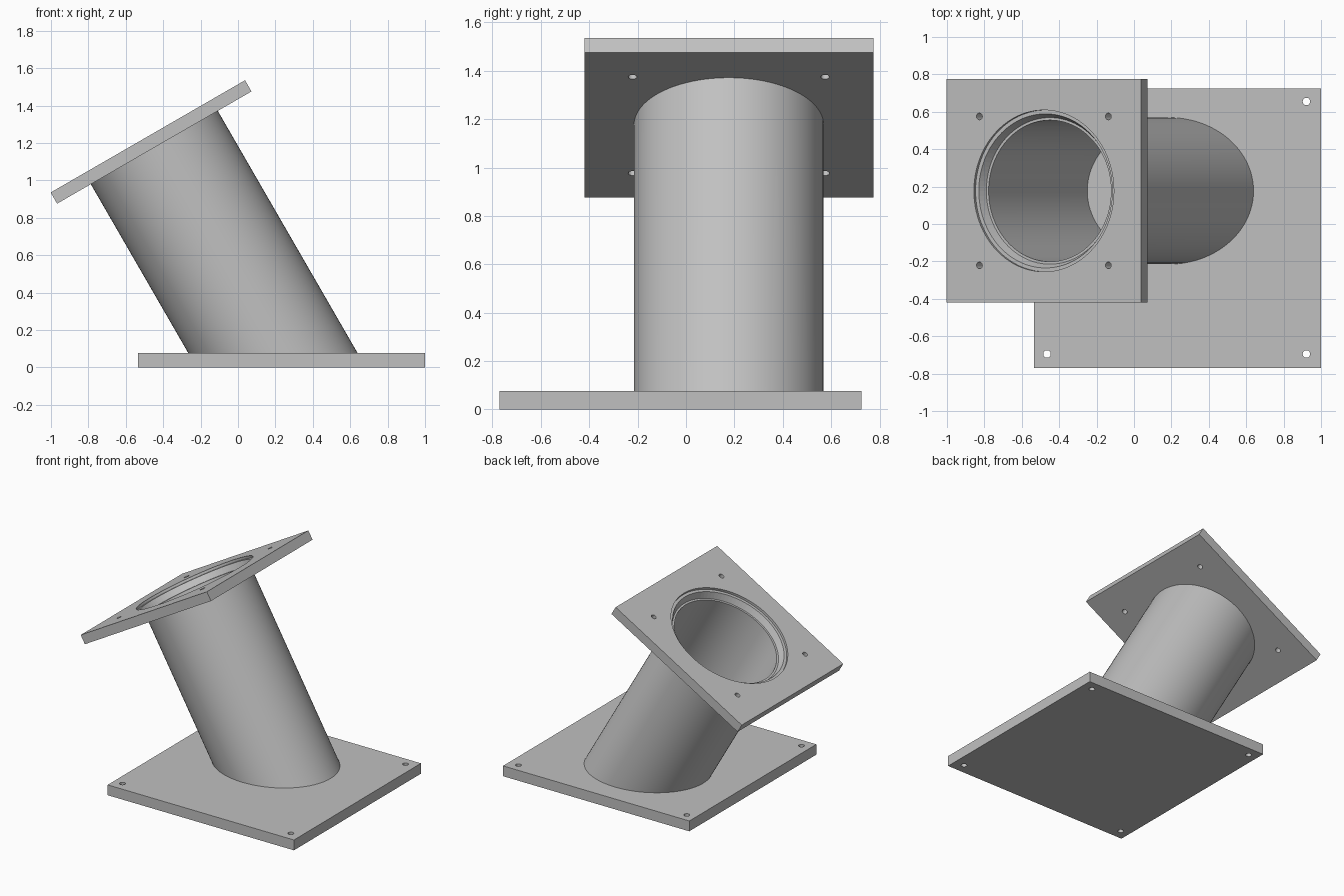
import bpy, bmesh, math
from mathutils import Matrix, Vector

cube = bpy.data.objects.get("Cube")
if cube:
    bpy.data.objects.remove(cube, do_unlink=True)

grey = bpy.data.materials.new("plain grey")
grey.use_nodes = True
COLOUR = (0.53, 0.53, 0.53, 1)
grey.diffuse_color = COLOUR
grey.node_tree.nodes["Principled BSDF"].inputs["Base Color"].default_value = COLOUR

# Main dimensions
BASE_T, PLATE_T = 0.077, 0.069
TUBE_R, BORE_R = 0.392, 0.378
SEGMENTS = 96
# Tilted frame: origin at the centre of the upper plate's outer face
TILT = Matrix.Translation((-0.482, 0.177, 1.235)) @ Matrix.Rotation(math.radians(-30), 4, 'Y')


def finish(bm, name, matrix=Matrix()):
    bm.transform(matrix)
    bmesh.ops.recalc_face_normals(bm, faces=bm.faces)
    mesh = bpy.data.meshes.new(name)
    bm.to_mesh(mesh)
    bm.free()
    mesh.materials.append(grey)
    ob = bpy.data.objects.new(name, mesh)
    bpy.context.collection.objects.link(ob)
    return ob


def slab(name, size, centre, matrix=Matrix()):
    bm = bmesh.new()
    bmesh.ops.create_cube(bm, size=1, matrix=Matrix.Translation(centre) @ Matrix.Diagonal((*size, 1)))
    return finish(bm, name, matrix)


def revolve(profile, closed):
    """Spin (radius, height) points about z."""
    bm = bmesh.new()
    verts = [bm.verts.new((r, 0, z)) for r, z in profile]
    edges = [bm.edges.new(p) for p in zip(verts, verts[1:])]
    if closed:
        edges.append(bm.edges.new((verts[-1], verts[0])))
    bmesh.ops.spin(bm, geom=verts + edges, cent=(0, 0, 0), axis=(0, 0, 1),
                   angle=math.tau, steps=SEGMENTS, use_duplicate=False)
    bmesh.ops.remove_doubles(bm, verts=bm.verts, dist=1e-5)
    return bm


def cut(target, cutter):
    cutter.hide_render = True
    cutter.hide_set(True)
    cutter.display_type = 'WIRE'
    mod = target.modifiers.new(cutter.name, 'BOOLEAN')
    mod.operation, mod.solver, mod.object = 'DIFFERENCE', 'EXACT', cutter


def bolt_cutter(name, points, radius, z, matrix=Matrix()):
    bm = bmesh.new()
    for x, y in points:
        bmesh.ops.create_cone(bm, cap_ends=True, segments=24, radius1=radius, radius2=radius,
                              depth=0.3, matrix=Matrix.Translation((x, y, z)))
    return finish(bm, name, matrix)


def smooth(ob):
    bpy.ops.object.select_all(action='DESELECT')
    bpy.context.view_layer.objects.active = ob
    ob.select_set(True)
    bpy.ops.object.shade_smooth_by_angle(angle=math.radians(30))


# Base plate with corner holes
base = slab("base_plate", (1.535, 1.495, BASE_T), (0.2325, -0.0225, BASE_T / 2))
corners = [(x, y) for x in (-0.465, 0.922) for y in (-0.695, 0.655)]
cut(base, bolt_cutter("base_bolt_holes", corners, 0.02, 0.04))

# Slanted tube, trimmed level with the base
bm = revolve([(TUBE_R, -PLATE_T), (TUBE_R, -2), (BORE_R, -2), (BORE_R, -PLATE_T)], True)
bm.transform(TILT)
bmesh.ops.bisect_plane(bm, geom=bm.verts[:] + bm.edges[:] + bm.faces[:],
                       plane_co=Vector((0, 0, BASE_T - 0.004)), plane_no=(0, 0, 1), clear_inner=True)
tube = finish(bm, "slanted_tube")
smooth(tube)

# Upper plate with a stepped opening and four bolt holes
plate = slab("upper_plate", (1.2, 1.195, PLATE_T), (0, 0, -PLATE_T / 2), TILT)
opening = [(0, 0.1), (0.432, 0.1), (0.432, -0.018), (0.412, -0.018),
           (TUBE_R, -0.064), (BORE_R, -0.064), (BORE_R, -0.2), (0, -0.2)]
cut(plate, finish(revolve(opening, False), "opening_cutter", TILT))
bolts = [(x, y) for x in (-0.398, 0.398) for y in (-0.398, 0.398)]
cut(plate, bolt_cutter("upper_bolt_holes", bolts, 0.018, 0, TILT))
smooth(plate)
